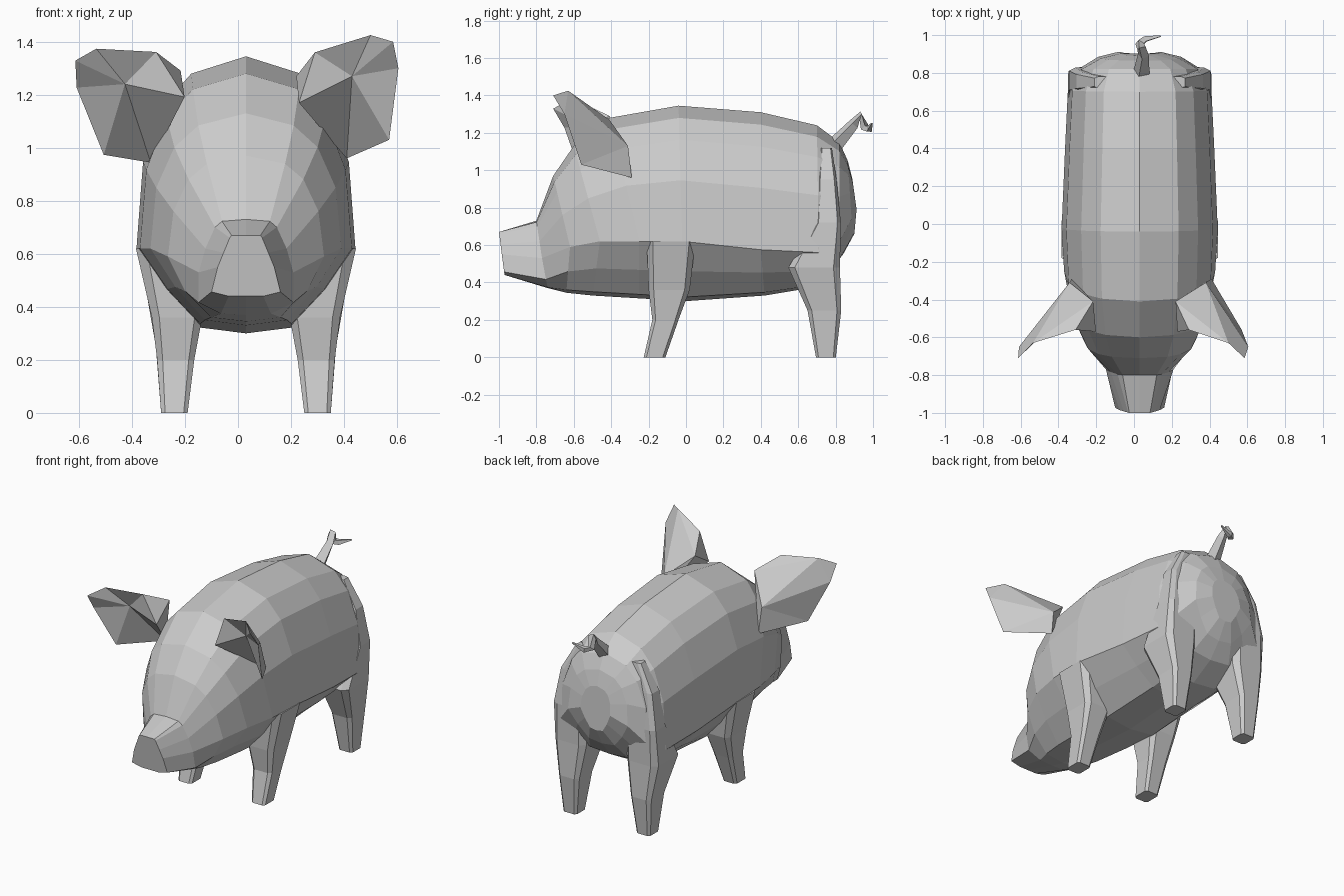
import bpy, bmesh
from math import cos, sin, pi, radians
from mathutils import Vector, Matrix

if "Cube" in bpy.data.objects:
    bpy.data.objects.remove(bpy.data.objects["Cube"])

CX = 0.03  # the body's own mirror plane


def make_object(name, verts, faces):
    mesh = bpy.data.meshes.new(name)
    mesh.from_pydata(verts, [], faces)
    bm = bmesh.new()
    bm.from_mesh(mesh)
    bmesh.ops.recalc_face_normals(bm, faces=bm.faces)
    bm.to_mesh(mesh)
    bm.free()
    obj = bpy.data.objects.new(name, mesh)
    bpy.context.collection.objects.link(obj)
    return obj


def loft(name, rings):
    n = len(rings[0])
    verts = [v for r in rings for v in r]
    faces = [[i * n + j, i * n + (j + 1) % n, (i + 1) * n + (j + 1) % n, (i + 1) * n + j]
             for i in range(len(rings) - 1) for j in range(n)]
    faces += [list(range(n)), list(range(len(verts) - n, len(verts)))]
    return make_object(name, verts, faces)


# Body: half cross-sections (width, height) from spine to belly, round trunk and wedge snout
TRUNK = [(0, 1), (.5, .91), (.75, .75), (.94, .45), (1, 0), (.74, -.5), (.43, -.93), (0, -1)]
SNOUT = [(0, 1), (.42, 1), (.47, .92), (.65, .45), (.82, 0), (1, -.85), (.5, -1), (0, -1)]
# y of top, middle, bottom; z of top, middle, bottom; half width; snout share
SECTIONS = [
    (-1.00, -.985, -.97, .67, .55, .44, .13, 1),
    (-.80, -.77, -.74, .73, .53, .37, .20, .6),
    (-.71, -.62, -.64, .97, .59, .345, .30, .1),
    (-.60, -.46, -.50, 1.13, .62, .33, .36, 0),
    (-.41, -.25, -.25, 1.28, .62, .315, .40, 0),
    (-.04, -.02, 0, 1.345, .62, .30, .413, 0),
    (.40, .40, .42, 1.31, .575, .33, .395, 0),
    (.70, .71, .60, 1.24, .56, .36, .38, 0),
    (.82, .82, .76, 1.15, .62, .45, .325, 0),
    (.865, .885, .84, 1.05, .74, .55, .22, 0),
    (.89, .912, .90, .95, .79, .66, .11, 0),
]


def body_ring(yt, ym, yb, zt, zm, zb, w, s):
    half = []
    for a, b in zip(TRUNK, SNOUT):
        fx, t = a[0] + (b[0] - a[0]) * s, a[1] + (b[1] - a[1]) * s
        ye, ze = (yt, zt) if t >= 0 else (yb, zb)
        half.append((fx * w, ym + (ye - ym) * abs(t), zm + (ze - zm) * abs(t)))
    return ([(CX + x, y, z) for x, y, z in half] +
            [(CX - x, y, z) for x, y, z in reversed(half[1:-1])])


loft("body", [body_ring(*s) for s in SECTIONS])

# Legs: rings of x offset, y, z, half width, half depth
FRONT = [(.27, -.168, 0, .05, .058), (.265, -.11, .2, .07, .07),
         (.26, -.09, .36, .095, .11), (.28, -.08, .62, .135, .13)]
HIND = [(.27, .748, 0, .05, .053), (.265, .74, .25, .075, .09),
        (.265, .685, .48, .115, .138), (.265, .76, .72, .11, .068),
        (.24, .755, .95, .095, .05), (.17, .75, 1.12, .07, .03)]
OUTLINE = [(1, .75), (.7, 1), (-.7, 1), (-1, .75), (-1, -.75), (-.7, -1), (.7, -1), (1, -.75)]


def leg(name, side, rows):
    return loft(name, [[(CX + side * dx + rx * u, y + ry * v, z) for u, v in OUTLINE]
                       for dx, y, z, rx, ry in rows])


for side, word in ((1, "right"), (-1, "left")):
    leg("front_leg_" + word, side, FRONT)
    leg("hind_leg_" + word, side, HIND)

# Ears: cupped, opening forwards; the left one leans further out
A, B, C, D, E, F, G, H, I, J = range(10)
EAR = [(.20, -.57, 1.17), (.26, -.56, 1.36), (.47, -.63, 1.425),
       (.555, -.71, 1.40), (.575, -.65, 1.30), (.54, -.56, 1.03),
       (.38, -.29, .96), (.19, -.41, 1.27), (.40, -.53, 1.27), (.35, -.31, 1.13)]
EAR_FACES = [(H, B, C), (H, C, J), (J, C, E), (J, E, F), (J, F, G), (C, D, E),
             (A, I, B), (B, I, C), (C, I, D), (I, E, D), (I, F, E), (A, G, I),
             (G, F, I), (H, A, B), (H, G, A), (H, J, G)]
pivot = Vector((.30, -.4, 1.08))
for side, word, lean in ((1, "right", 0), (-1, "left", 14)):
    rot = Matrix.Rotation(radians(lean), 3, 'Y')
    pts = [rot @ (Vector(p) - pivot) + pivot for p in EAR]
    make_object("ear_" + word, [(CX + side * p.x * (1.03 if side < 0 else 1), p.y, p.z)
                                for p in pts], EAR_FACES)

# Curly tail: four-sided tapering rings along a path
TAIL = [(.04, .80, 1.14, .045), (.05, .895, 1.245, .03), (.04, .93, 1.29, .026),
        (.03, .955, 1.23, .024), (.06, .98, 1.22, .02), (.14, .995, 1.25, .005)]
rings = []
for i, (x, y, z, r) in enumerate(TAIL):
    p0, p1 = TAIL[max(i - 1, 0)], TAIL[min(i + 1, len(TAIL) - 1)]
    d = (Vector(p1[:3]) - Vector(p0[:3])).normalized()
    u = d.cross(Vector((.3, .2, 1)) if abs(d.z) < .8 else Vector((0, 1, 0))).normalized()
    v = d.cross(u)
    rings.append([Vector((x, y, z)) + r * (cos(a) * u + sin(a) * v)
                  for a in (pi / 4, 3 * pi / 4, 5 * pi / 4, 7 * pi / 4)])
loft("tail", rings)
